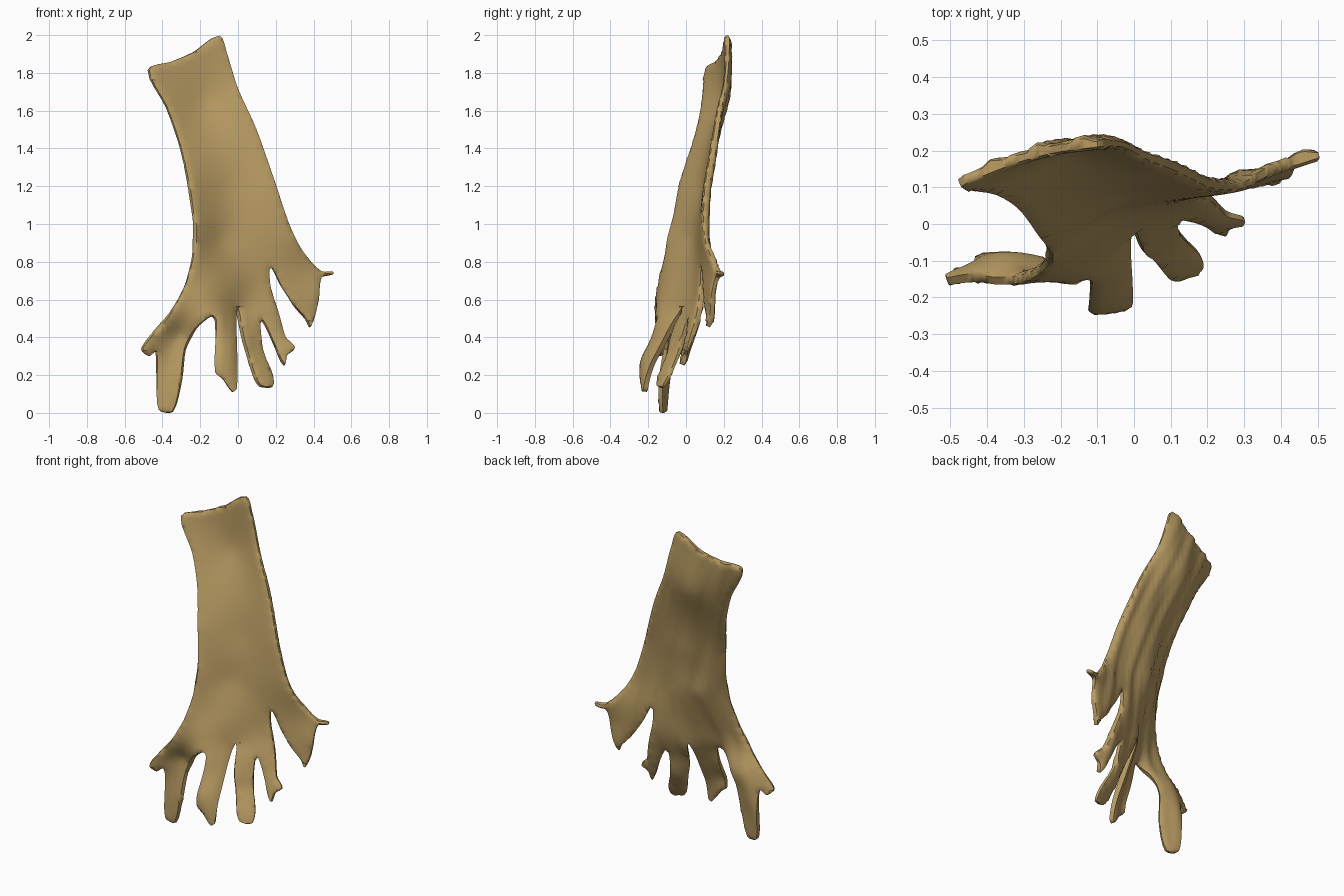
import bpy, bmesh, math
from mathutils import Vector

if "Cube" in bpy.data.objects:
    bpy.data.objects.remove(bpy.data.objects["Cube"])

# Front silhouette (x, z): shaft of bark with five torn root fingers
OUTLINE = [(-.475, 1.82), (-.36, 1.86), (-.24, 1.91), (-.10, 2.0),
           (-.06, 1.91), (0, 1.72), (.095, 1.51), (.19, 1.24), (.27, 1.0), (.33, .875), (.40, .785),
           (.445, .75), (.50, .75), (.50, .735), (.44, .72), (.425, .60), (.385, .46),       # right root
           (.36, .50), (.29, .58), (.23, .67), (.18, .77), (.165, .76), (.17, .67),
           (.215, .52), (.25, .40), (.30, .345), (.26, .31), (.245, .26), (.19, .37),        # fourth
           (.13, .49), (.115, .47), (.13, .33), (.18, .20), (.18, .14), (.12, .145),         # third
           (.09, .19), (.03, .38), (-.005, .56), (-.015, .52), (-.01, .28), (-.01, .13), (-.03, .115),
           (-.08, .18), (-.12, .22), (-.118, .49), (-.14, .515),                             # second
           (-.225, .45), (-.28, .34), (-.30, .18), (-.345, .01), (-.42, .02),
           (-.43, .18), (-.435, .33), (-.475, .305), (-.51, .34), (-.46, .41),               # left root
           (-.36, .53), (-.28, .68), (-.24, .84), (-.235, 1.0), (-.26, 1.2), (-.31, 1.42), (-.38, 1.62)]

# Depth of the sheet (x, z, y)
DEPTH = [(-.46, 1.83, .12), (-.28, 1.89, .19), (-.10, 1.98, .22),
         (-.37, 1.6, .085), (-.18, 1.65, .205), (.03, 1.63, .185),
         (-.26, 1.2, -.03), (-.05, 1.2, .095), (.19, 1.2, .11),
         (-.235, .92, -.09), (-.10, .92, .03), (.05, .95, .075), (.30, .92, .11),
         (-.29, .65, -.14), (-.19, .62, -.13), (-.07, .65, -.05), (.05, .65, .04), (.17, .74, .09),
         (-.12, .49, -.15), (-.01, .54, -.02), (-.11, .28, -.225), (-.02, .28, -.18), (-.04, .12, -.225),
         (.12, .48, .01), (.08, .32, -.06), (.15, .14, -.135), (.24, .27, -.02), (.30, .34, .01),
         (.38, .47, .12), (.43, .63, .145), (.40, .78, .16), (.50, .74, .19),
         (-.50, .34, -.15), (-.38, .50, -.155), (-.30, .42, -.085), (-.36, .25, -.10), (-.38, .01, -.12)]


def kernel(ax, az, bx, bz):
    r2 = (ax - bx) ** 2 + (az - bz) ** 2
    return r2 * math.log(r2) if r2 > 1e-12 else 0.0


def fit_depth(points):
    """Smooth thin-plate surface through the depth points."""
    n = len(points)
    rows = []
    for i, (x, z, y) in enumerate(points):
        row = [kernel(x, z, q[0], q[1]) for q in points]
        row[i] += 0.002
        rows.append(row + [1, x, z, y])
    for k in range(3):
        rows.append([(1, q[0], q[1])[k] for q in points] + [0, 0, 0, 0])
    m = n + 3
    for c in range(m):
        p = max(range(c, m), key=lambda r: abs(rows[r][c]))
        rows[c], rows[p] = rows[p], rows[c]
        for r in range(m):
            if r != c and rows[r][c]:
                f = rows[r][c] / rows[c][c]
                rows[r] = [a - f * b for a, b in zip(rows[r], rows[c])]
    w = [rows[i][m] / rows[i][i] for i in range(m)]
    return lambda x, z: (sum(w[i] * kernel(x, z, q[0], q[1]) for i, q in enumerate(points))
                         + w[n] + w[n + 1] * x + w[n + 2] * z)


def smooth_loop(pts, steps=4, pull=0.35):
    """Hermite-smoothed closed outline."""
    out = []
    P = [Vector(p) for p in pts]
    n = len(P)
    for i in range(n):
        a, b, c, d = P[i - 1], P[i], P[(i + 1) % n], P[(i + 2) % n]
        length = (c - b).length
        t0 = (c - a).normalized() * length * pull * 2
        t1 = (d - b).normalized() * length * pull * 2
        for s in range(steps):
            t = s / steps
            out.append(b * (2*t**3 - 3*t*t + 1) + t0 * (t**3 - 2*t*t + t)
                       + c * (3*t*t - 2*t**3) + t1 * (t**3 - t*t))
    return out


def grain(x, z):
    """Lengthwise bark ridges that fan out into the roots."""
    s = x + .33 * (z - .9) if z > .9 else x / (1 + 1.1 * (.9 - z))
    return .005 * math.sin(48 * s + 2 * math.sin(2.3 * z)) + .004 * math.sin(85 * s + 3 * math.sin(3.1 * z + 1))


# Flat sheet cut into a fine grid
bm = bmesh.new()
bm.faces.new([bm.verts.new((p.x, 0, p.y)) for p in smooth_loop(OUTLINE)])
STEP = .025
for axis, lo, hi in ((2, 0, 2), (0, -.52, .52)):
    v = lo + STEP * .53
    while v < hi:
        co, no = Vector((0, 0, 0)), Vector((0, 0, 0))
        co[axis], no[axis] = v, 1
        bmesh.ops.bisect_plane(bm, geom=bm.verts[:] + bm.edges[:] + bm.faces[:], dist=1e-5,
                               plane_co=co, plane_no=no)
        v += STEP
bmesh.ops.remove_doubles(bm, verts=bm.verts[:], dist=.002)
bmesh.ops.triangulate(bm, faces=[f for f in bm.faces if len(f.verts) > 4])

# Bend the sheet, then thicken it with a grained back
depth = fit_depth(DEPTH)
for v in bm.verts:
    v.co.y = depth(v.co.x, v.co.z)
rim = {v: v.is_boundary for v in bm.verts}
front = list(bm.verts)
back_of = {}
normals = {}
for v in front:
    x, z, e = v.co.x, v.co.z, .004
    dx = (depth(x + e, z) - depth(x - e, z)) / (2 * e)
    dz = (depth(x, z + e) - depth(x, z - e)) / (2 * e)
    normals[v] = Vector((-dx, 1, -dz)).normalized()
faces = list(bm.faces)
for v in front:
    t = .011 if rim[v] else .018
    mid, n = v.co.copy(), normals[v]
    back_of[v] = bm.verts.new(mid + n * (t + grain(mid.x, mid.z)))
    v.co = mid - n * t
edges = [e for e in bm.edges if e.is_boundary]
for f in faces:
    bm.faces.new([back_of[v] for v in reversed(f.verts)])
for e in edges:
    a, b = e.verts
    bm.faces.new((a, b, back_of[b], back_of[a]))
bmesh.ops.recalc_face_normals(bm, faces=bm.faces[:])
low = min(v.co.z for v in bm.verts)
for v in bm.verts:
    v.co.z -= low

mesh = bpy.data.meshes.new("bark_root_slab")
bm.to_mesh(mesh)
bm.free()
bark = bpy.data.objects.new("bark_root_slab", mesh)
bpy.context.collection.objects.link(bark)

# Single tan wood colour
wood = bpy.data.materials.new("tan_wood")
wood.diffuse_color = (.47, .32, .12, 1)
wood.use_nodes = True
wood.node_tree.nodes["Principled BSDF"].inputs["Base Color"].default_value = wood.diffuse_color
mesh.materials.append(wood)

bpy.context.view_layer.objects.active = bark
bark.select_set(True)
bpy.ops.object.shade_smooth_by_angle(angle=math.radians(50))
